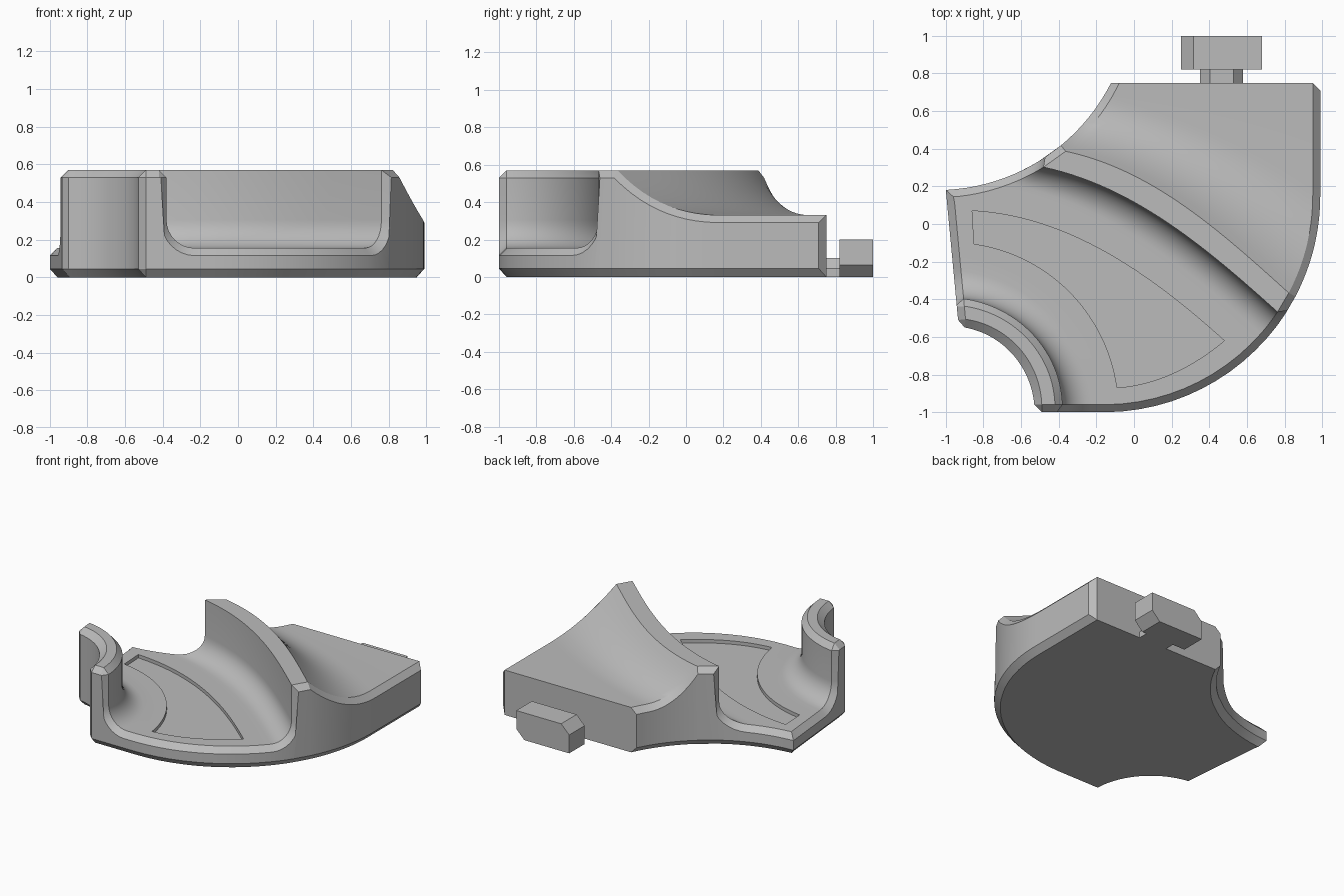
import bpy, bmesh
from math import sin, cos, tan, radians, pi
from mathutils import Vector

if "Cube" in bpy.data.objects:
    bpy.data.objects.remove(bpy.data.objects["Cube"])

grey = bpy.data.materials.new("plain_grey")
grey.use_nodes = True
grey.diffuse_color = (0.5, 0.5, 0.5, 1)
grey.node_tree.nodes["Principled BSDF"].inputs["Base Color"].default_value = grey.diffuse_color

CH = 0.04       # chamfer size
FOOT = 0.045    # height of the bottom chamfer
FLOOR, TOP, BACK = 0.155, 0.57, 0.33
STEPS = 28


def mix(a, b, t):
    return a + (b - a) * t


def mix2(a, b, t):
    return tuple(mix(p, q, t) for p, q in zip(a, b))


def arc_curve(p, q, angles, n=STEPS):
    """Smooth plan curve from p to q leaving and arriving at the given angles."""
    a, b = (radians(v) for v in angles)
    turn = max(abs(b - a), 0.01)
    k = (q - p).length * 4 / 3 * tan(turn / 4) / (2 * sin(turn / 2))
    c = p + k * Vector((cos(a), sin(a)))
    d = q - k * Vector((cos(b), sin(b)))
    return [p * (1 - t) ** 3 + c * 3 * t * (1 - t) ** 2 + d * 3 * t * t * (1 - t) + q * t ** 3
            for t in (i / n for i in range(n + 1))]


# Plan boundaries: position and inward normal at a distance along each side
W0, W1, WC, WR = Vector((-0.935, -0.51)), Vector((-1, 0.181)), Vector((-1.05, 1.22)), 1.04
WL = (W1 - W0).length
EC, ER, EL = Vector((-0.16, 0.15)), 1.15, 0.33


def west(u):
    if abs(u - WL) < 1e-6:
        return W1.copy(), Vector((1, -0.9))
    if u < WL:
        return W0.lerp(W1, u / WL), Vector((0.996, 0.093))
    a = radians(-87.2) + (u - WL) / WR
    n = Vector((cos(a), sin(a)))
    return WC + n * WR, n


def east(u):
    if u < EL:
        return Vector((EC.x - EL + u, EC.y - ER)), Vector((0, 1))
    a = -pi / 2 + (u - EL) / ER
    if a < 0:
        n = Vector((cos(a), sin(a)))
        return EC + n * ER, -n
    return Vector((EC.x + ER, EC.y + a * ER)), Vector((-1, 0))


# Section rows: height, west distance, east distance, rim shift, rim drop, end angles
PILLAR, RIDGE, SLOPE = (-8, -88), (-12, -42), (-15, -33)
WALL, FILLET = 0.11, 0.15
RW, RE = 1.22, 1.458
rows = [(TOP, 0, 0, 0, CH, PILLAR), (TOP, 0.07, 0.07, 0, CH, PILLAR),
        (TOP - CH, WALL, WALL, -0.03, 0, PILLAR)]
for i in range(9):                                   # pillar fillet
    a = i / 8 * pi / 2
    u = WALL + FILLET * (1 - cos(a))
    rows.append((FLOOR + FILLET * (1 - sin(a)), u, u, -0.03 * cos(a), CH * sin(a), PILLAR))
u0, wf, ef = WALL + FILLET, RW - 0.19, RE - FILLET
for i in range(1, 12):                               # channel floor
    t = i / 12
    w = WL if i == 6 else mix(u0, WL, t * 2) if i < 6 else mix(WL, wf, t * 2 - 1)
    rows.append((FLOOR, w, mix(u0, ef, t), 0, CH, mix2(PILLAR, RIDGE, t)))
for i in range(9):                                   # ridge fillet
    a = i / 8 * pi / 2
    rows.append((FLOOR + FILLET * (1 - cos(a)), mix(wf, RW, sin(a)), mix(ef, RE, sin(a)),
                 0.035 * sin(a), CH * cos(a), RIDGE))
rows.append((TOP, RW, RE, 0.035, CH, RIDGE))
for i in range(13):                                  # ridge top and back slope
    t = i / 12
    rows.append((mix(BACK, TOP, (1 - t) ** 2.3), mix(1.36, 1.72, t), mix(1.58, 2.19, t),
                 0, CH, mix2(RIDGE, SLOPE, t)))
rows += [(BACK, 1.73, 2.44, 0, CH, (-8, -18)), (BACK, 1.743, 2.696, 0, CH, (0, 0))]


def loop(curve, z, w_top, w_low, e_top, e_low, rim_w, rim_e, base, foot_w, foot_e):
    """Closed section: rim, top curve, rim, foot, bottom curve, foot."""
    return ([(*w_top, rim_w)] + [(*p, z) for p in curve] + [(*e_top, rim_e), (*e_low, foot_e)]
            + [(*p, base) for p in reversed(curve)] + [(*w_low, foot_w)])


def section(z, uw, ue, shift, drop, angles):
    (w, wn), (e, en) = west(uw), east(ue)
    curve = arc_curve(w + wn * CH, e + en * CH, angles)
    return loop(curve, z, west(uw + shift)[0], w, east(ue + shift)[0], e,
                z - drop, z - drop, 0, FOOT, FOOT)


# Bevelled pillar face and flat back face close the two ends
p, q = Vector((-0.9, -0.55)), Vector((-0.53, -0.96))
first = loop(arc_curve(p, q, (-10, -85)), TOP - CH, p, p, q, q,
             TOP - CH, TOP - CH, FOOT, FOOT, FOOT)
o, p, q = Vector((-0.122, 0.75)), Vector((-0.078, 0.75)), Vector((0.95, 0.75))
last = loop(arc_curve(p, q, (0, 0)), BACK, o, o, q, q, BACK - CH, BACK, 0, FOOT, 0)
loops = [first] + [section(*r) for r in rows] + [last]


def finish(bm, name):
    bmesh.ops.remove_doubles(bm, verts=bm.verts, dist=1e-4)
    bmesh.ops.dissolve_degenerate(bm, edges=bm.edges, dist=1e-5)
    bmesh.ops.recalc_face_normals(bm, faces=bm.faces)
    mesh = bpy.data.meshes.new(name)
    bm.to_mesh(mesh)
    bm.free()
    mesh.materials.append(grey)
    ob = bpy.data.objects.new(name, mesh)
    bpy.context.scene.collection.objects.link(ob)
    return ob


def activate(ob):
    bpy.ops.object.select_all(action='DESELECT')
    ob.select_set(True)
    bpy.context.view_layer.objects.active = ob


# Channel body lofted through the sections
bm = bmesh.new()
rings = [[bm.verts.new(c) for c in ring] for ring in loops]
n = len(rings[0])
for a, b in zip(rings, rings[1:]):
    for i in range(n):
        j = (i + 1) % n
        bm.faces.new((a[i], a[j], b[j], b[i]))
for ring in (rings[0], rings[-1]):
    for k in range(n // 2 - 1):
        bm.faces.new((ring[k], ring[k + 1], ring[n - 2 - k], ring[n - 1 - k]))
body = finish(bm, "channel_body")


def prism(name, pts, vec):
    """Solid made by sweeping a flat outline along a vector."""
    bm = bmesh.new()
    face = bm.faces.new([bm.verts.new(c) for c in pts])
    res = bmesh.ops.extrude_face_region(bm, geom=[face], use_keep_orig=True)
    bmesh.ops.translate(bm, vec=vec, verts=[v for v in res["geom"] if isinstance(v, bmesh.types.BMVert)])
    return finish(bm, name)


# Shallow recess in the channel floor
a, b, c, d = (Vector(v) for v in ((-0.86, 0.07), (0.48, -0.62), (-0.09, -0.87), (-0.85, -0.106)))
outline = (arc_curve(a, b, (-3, -42))[:-1] + arc_curve(b, c, (220, 184))[:-1]
           + arc_curve(c, d, (98, 172)))
cutter = prism("recess_cutter", [(*v, FLOOR - 0.025) for v in outline], (0, 0, 0.06))
cutter.hide_render = True
activate(body)
mod = body.modifiers.new("recess", 'BOOLEAN')
mod.operation, mod.solver, mod.object = 'DIFFERENCE', 'EXACT', cutter
bpy.ops.object.modifier_apply(modifier=mod.name)
bpy.data.objects.remove(cutter)
activate(body)
bpy.ops.object.shade_smooth_by_angle(angle=radians(25))

# Connector tab on the back: tapered neck and bevelled head
prism("tab_neck", [(x, 0.74, z) for x, z in
                   ((0.35, 0), (0.58, 0), (0.58, 0.045), (0.53, 0.1), (0.405, 0.1), (0.35, 0.045))],
      (0, 0.09, 0))
prism("tab_head", [(x, 0.82, z) for x, z in
                   ((0.25, 0), (0.615, 0), (0.68, 0.065), (0.68, 0.2), (0.315, 0.2), (0.25, 0.135))],
      (0, 0.18, 0))
